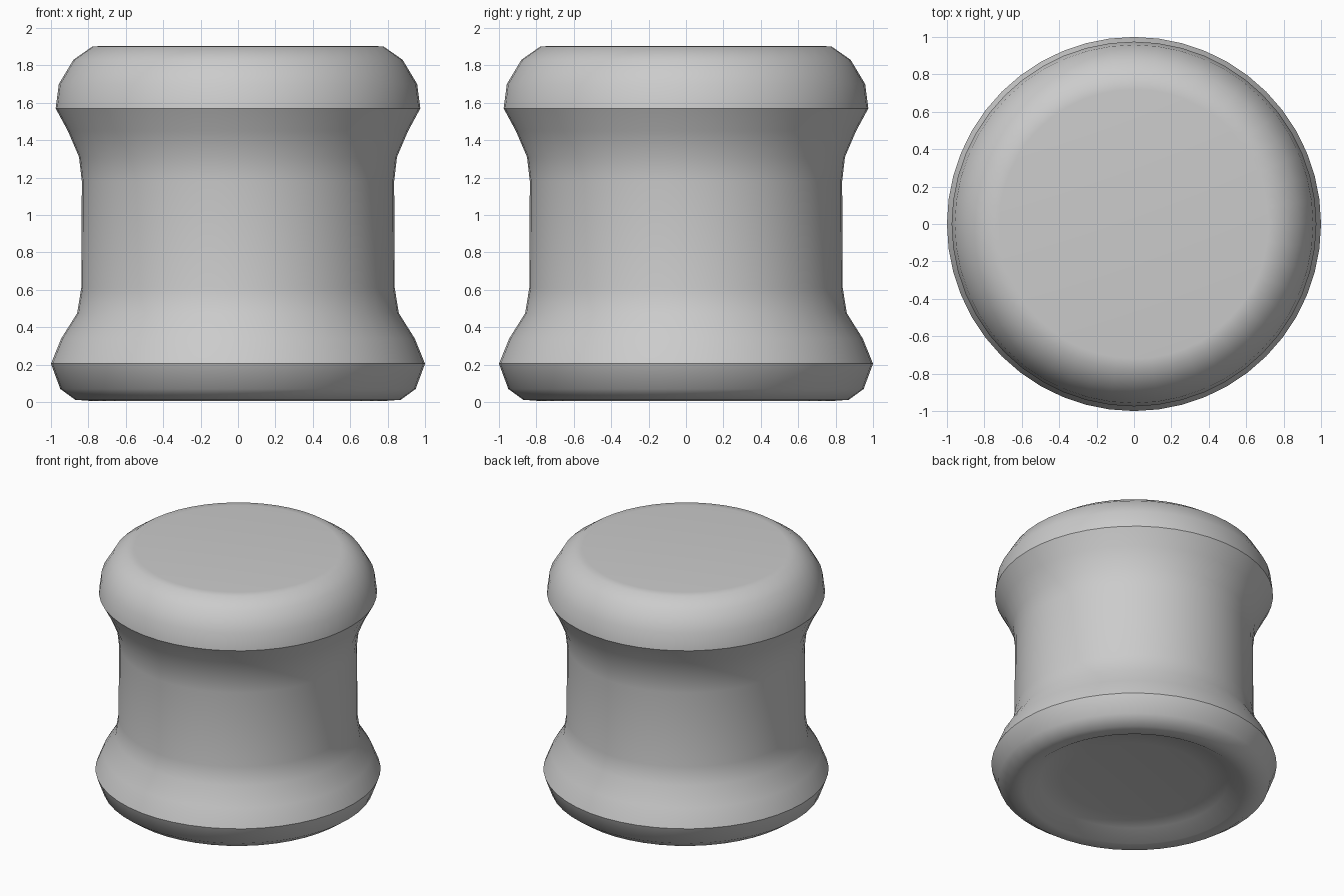
import bpy
import bmesh
from math import cos, sin, tau, radians

cube = bpy.data.objects.get("Cube")
if cube:
    bpy.data.objects.remove(cube)

SIDES = 48

# Plain grey material
grey = bpy.data.materials.new("plain_grey")
grey.use_nodes = True
colour = (0.6, 0.6, 0.6, 1)
grey.diffuse_color = colour
grey.node_tree.nodes["Principled BSDF"].inputs["Base Color"].default_value = colour


def lathe(name, profile, sharp_heights):
    """Spin a (radius, height) profile about z; a zero radius closes an end."""
    bm = bmesh.new()
    rings = []
    for r, z in profile:
        count = SIDES if r > 0 else 1
        rings.append([bm.verts.new((r * cos(tau * i / SIDES), r * sin(tau * i / SIDES), z))
                      for i in range(count)])
    for low, high in zip(rings, rings[1:]):
        for i in range(SIDES):
            j = (i + 1) % SIDES
            corners = [low[i % len(low)], low[j % len(low)],
                       high[j % len(high)], high[i % len(high)]]
            bm.faces.new(list(dict.fromkeys(corners)))
    bmesh.ops.recalc_face_normals(bm, faces=bm.faces)
    mesh = bpy.data.meshes.new(name)
    bm.to_mesh(mesh)
    bm.free()
    obj = bpy.data.objects.new(name, mesh)
    bpy.context.collection.objects.link(obj)
    mesh.materials.append(grey)
    bpy.ops.object.select_all(action="DESELECT")
    bpy.context.view_layer.objects.active = obj
    obj.select_set(True)
    bpy.ops.object.shade_smooth_by_angle(angle=radians(50))
    # Crisp edges round the two flanges
    for edge in mesh.edges:
        a, b = (mesh.vertices[v].co.z for v in edge.vertices)
        if any(abs(a - h) < 1e-4 and abs(b - h) < 1e-4 for h in sharp_heights):
            edge.use_edge_sharp = True
    return obj


# Dished underside, rounded foot, narrow waist and domed flat-topped cap
underside = [(0, 0.09), (0.5, 0.085), (0.66, 0.07), (0.77, 0.005)]
foot = [(0.87, 0.012), (0.95, 0.07), (1.0, 0.205), (0.945, 0.34), (0.86, 0.475)]
waist = [(0.838, 0.61), (0.835, 1.18), (0.85, 1.31), (0.91, 1.45)]
cap = [(0.975, 1.57), (0.958, 1.7), (0.88, 1.83), (0.78, 1.9), (0.72, 1.905), (0, 1.905)]
lathe("spool_body", underside + foot + waist + cap, (0.205, 1.57))
